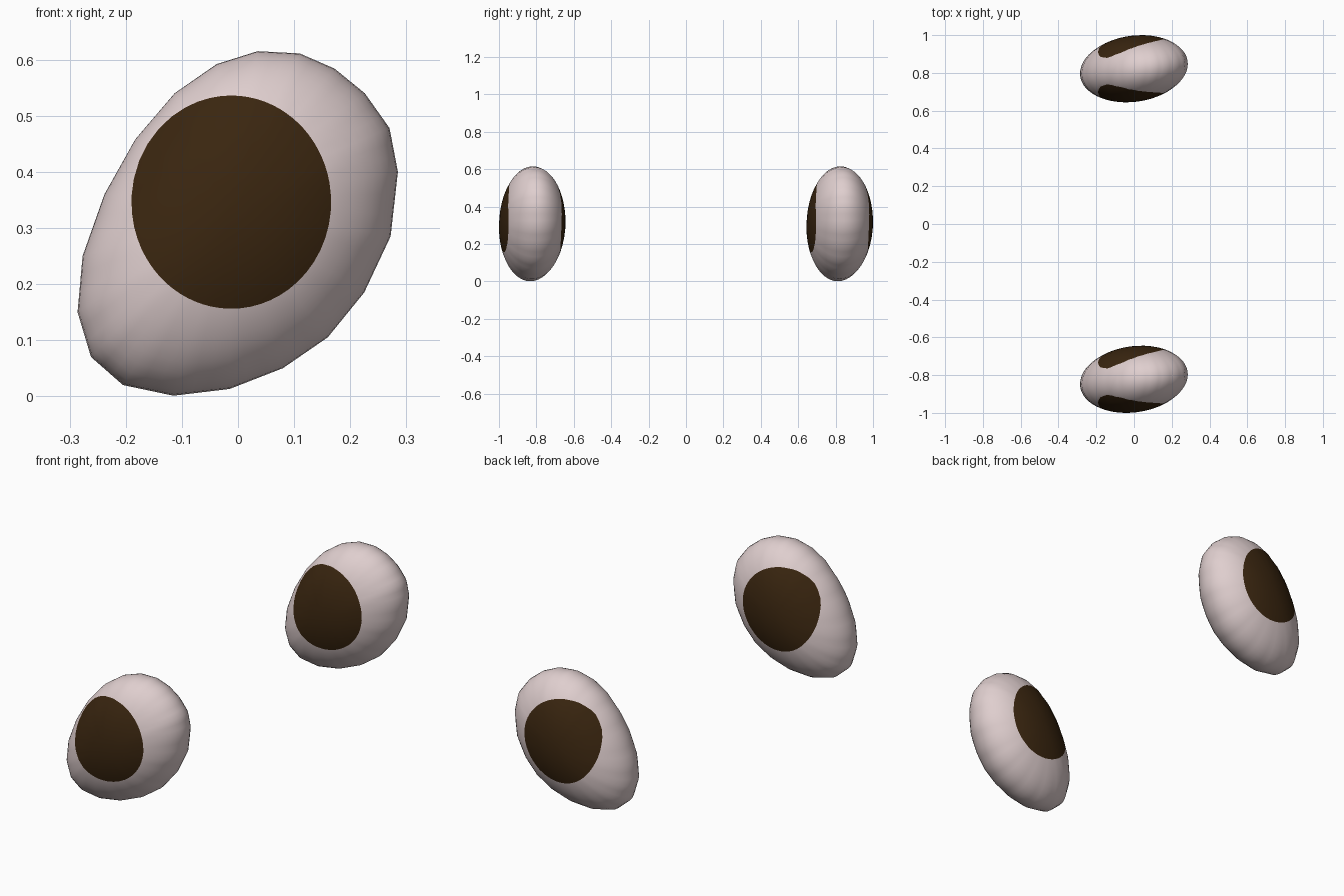
import bpy, bmesh, math
from mathutils import Vector

if "Cube" in bpy.data.objects:
    bpy.data.objects.remove(bpy.data.objects["Cube"])


def material(name, rgb):
    m = bpy.data.materials.new(name)
    m.diffuse_color = (*rgb, 1)
    m.use_nodes = True
    m.node_tree.nodes["Principled BSDF"].inputs["Base Color"].default_value = m.diffuse_color
    return m


SHELL = material("pale pink", (0.74, 0.62, 0.62))
PATCH = material("dark brown", (0.042, 0.019, 0.005))

# Egg outline in the x-z plane, clockwise from the top
OUTLINE = [Vector(p) for p in [
    (0.035, 0.615), (0.11, 0.611), (0.172, 0.584), (0.226, 0.54), (0.27, 0.478),
    (0.285, 0.40), (0.272, 0.285), (0.225, 0.185), (0.16, 0.105), (0.08, 0.05),
    (-0.015, 0.013), (-0.115, 0.001), (-0.205, 0.02), (-0.262, 0.07), (-0.286, 0.15),
    (-0.277, 0.25), (-0.238, 0.36), (-0.183, 0.458), (-0.113, 0.54), (-0.038, 0.592)]]
MID = Vector((0.0, 0.308))
SPOT, SPOT_RX, SPOT_RZ = Vector((-0.012, 0.346)), 0.178, 0.19
HALF_DEPTH, LEAN = 0.176, 0.09


def bulge(p):
    """Half depth of the egg at p: elliptical falloff from middle to outline."""
    d = p - MID
    t = 0.0
    for a, b in zip(OUTLINE, OUTLINE[1:] + OUTLINE[:1]):
        n = Vector((b.y - a.y, a.x - b.x))
        n = -n if n.dot(a - MID) < 0 else n
        t = max(t, n.dot(d) / n.dot(a - MID))
    return HALF_DEPTH * math.sqrt(max(0.0, 1 - t * t))


def egg(name, y0):
    bm = bmesh.new()
    # outline subdivided on its chords, and the matching round spot edge
    rim = []
    for a, b in zip(OUTLINE, OUTLINE[1:] + OUTLINE[:1]):
        rim += [a, a.lerp(b, 1 / 3), a.lerp(b, 2 / 3)]
    edge = []
    for p in rim:
        a = math.atan2(p.y - SPOT.y, p.x - SPOT.x)
        edge.append(SPOT + Vector((SPOT_RX * math.cos(a), SPOT_RZ * math.sin(a))))
    inner, outer = 5, 9
    rings = [[SPOT.lerp(e, k / inner) for e in edge] for k in range(1, inner + 1)]
    rings += [[e.lerp(r, math.sin(math.pi / 2 * k / outer)) for e, r in zip(edge, rim)]
              for k in range(1, outer)]

    def vert(p, side):
        return bm.verts.new((p.x, y0 + LEAN * p.x + side * bulge(p), p.y))

    seam = [bm.verts.new((p.x, y0 + LEAN * p.x, p.y)) for p in rim]
    n = len(rim)
    for side in (-1, 1):
        centre = vert(SPOT, side)
        loops = [[vert(p, side) for p in ring] for ring in rings] + [seam]
        for i in range(n):
            j = (i + 1) % n
            bm.faces.new((centre, loops[0][i], loops[0][j])).material_index = 1
            for k in range(len(loops) - 1):
                f = bm.faces.new((loops[k][i], loops[k + 1][i], loops[k + 1][j], loops[k][j]))
                f.material_index = 1 if k < inner - 1 else 0
    for f in bm.faces:
        f.smooth = True
    bmesh.ops.recalc_face_normals(bm, faces=bm.faces[:])
    me = bpy.data.meshes.new(name)
    bm.to_mesh(me)
    bm.free()
    me.materials.append(SHELL)
    me.materials.append(PATCH)
    bpy.context.collection.objects.link(bpy.data.objects.new(name, me))


# Two identical spotted eggs, one in front and one behind
egg("front_egg", -0.822)
egg("back_egg", 0.822)
